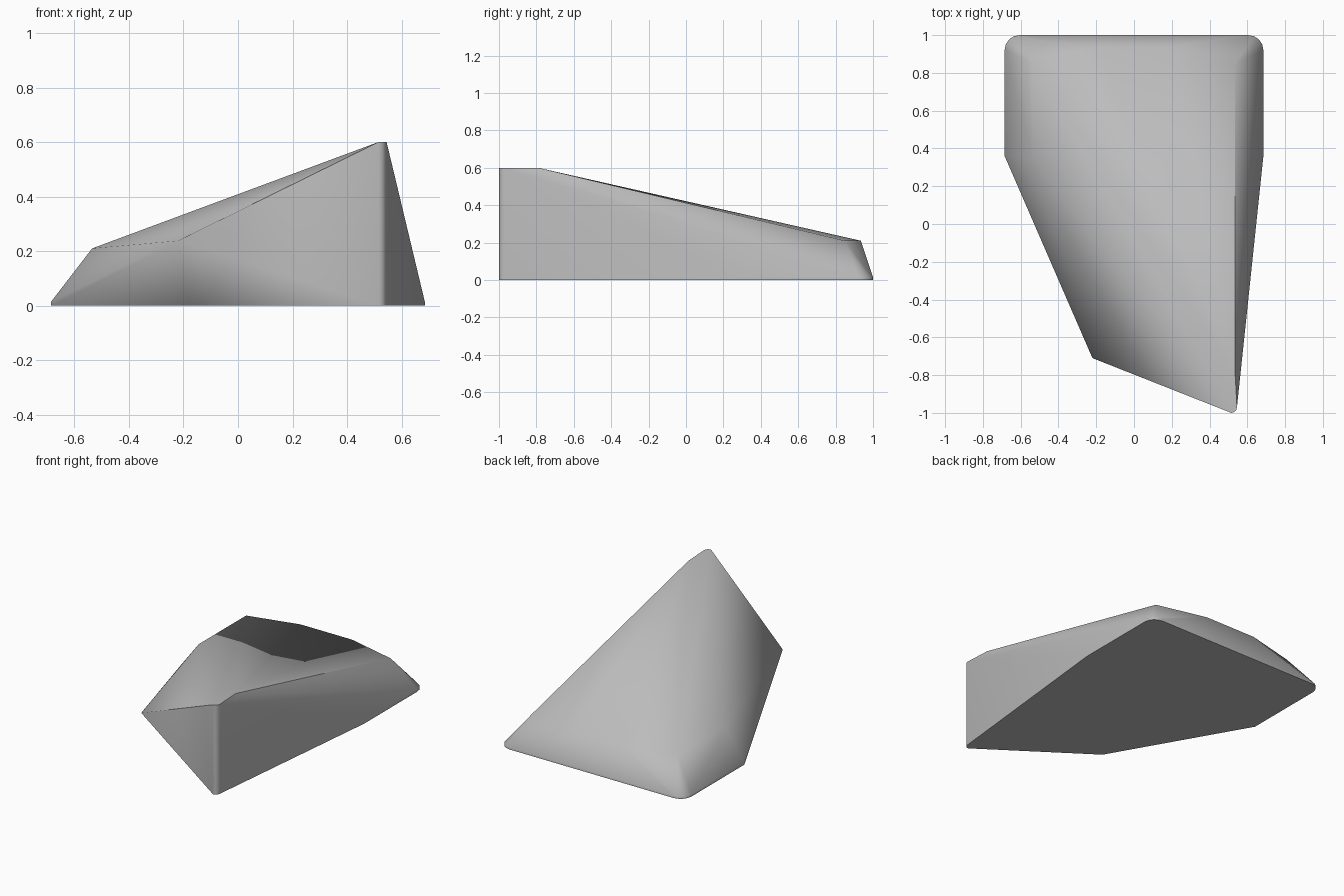
import bpy, bmesh, math

cube = bpy.data.objects.get("Cube")
if cube:
    bpy.data.objects.remove(cube, do_unlink=True)

# Plain grey stone
grey = bpy.data.materials.new("stone_grey")
grey.use_nodes = True
colour = (0.5, 0.5, 0.5, 1)
grey.diffuse_color = colour
grey.node_tree.nodes["Principled BSDF"].inputs["Base Color"].default_value = colour

LIP, SHOULDER, PEAK = 0.015, 0.21, 0.6
points = []

# Base rim: rounded back corners and straight flanks
for side in (-1, 1):
    for z in (0, LIP):
        points.append((side * 0.685, 0.36, z))
        for step in range(5):
            a = math.radians(22.5 * step)
            points.append((side * (0.605 + 0.08 * math.cos(a)),
                           0.92 + 0.08 * math.sin(a), z))
    # Shoulder points around the back of the top
    points.append((side * 0.19, 0.935, SHOULDER))
    points.append((side * 0.535, 0.85, SHOULDER))
points.append((-0.535, 0.35, SHOULDER))

# Upright front edge, slightly rounded
for z in (0, PEAK):
    for step in range(4):
        a = math.radians(30 * step)
        points.append((0.515 + 0.03 * math.cos(a), -0.97 - 0.03 * math.sin(a), z))

# Rear end of the peak, overhanging front corner and the foot below it
points += [(0.535, -0.79, PEAK), (-0.22, -0.71, 0.238), (-0.18, -0.52, 0)]

# Faceted rock from the outer skin of the points
bm = bmesh.new()
for p in points:
    bm.verts.new(p)
skin = bmesh.ops.convex_hull(bm, input=bm.verts)
loose = {v for v in skin["geom_interior"] + skin["geom_unused"]
         if isinstance(v, bmesh.types.BMVert)}
bmesh.ops.delete(bm, geom=list(loose), context="VERTS")
bmesh.ops.dissolve_limit(bm, angle_limit=math.radians(0.5),
                         verts=bm.verts, edges=bm.edges)
bmesh.ops.recalc_face_normals(bm, faces=bm.faces)
mesh = bpy.data.meshes.new("rock_wedge")
bm.to_mesh(mesh)
bm.free()
mesh.materials.append(grey)
rock = bpy.data.objects.new("rock_wedge", mesh)
bpy.context.collection.objects.link(rock)

# Soft shading with the strong ridges kept sharp
bpy.ops.object.select_all(action="DESELECT")
rock.select_set(True)
bpy.context.view_layer.objects.active = rock
bpy.ops.object.shade_smooth_by_angle(angle=math.radians(42))
